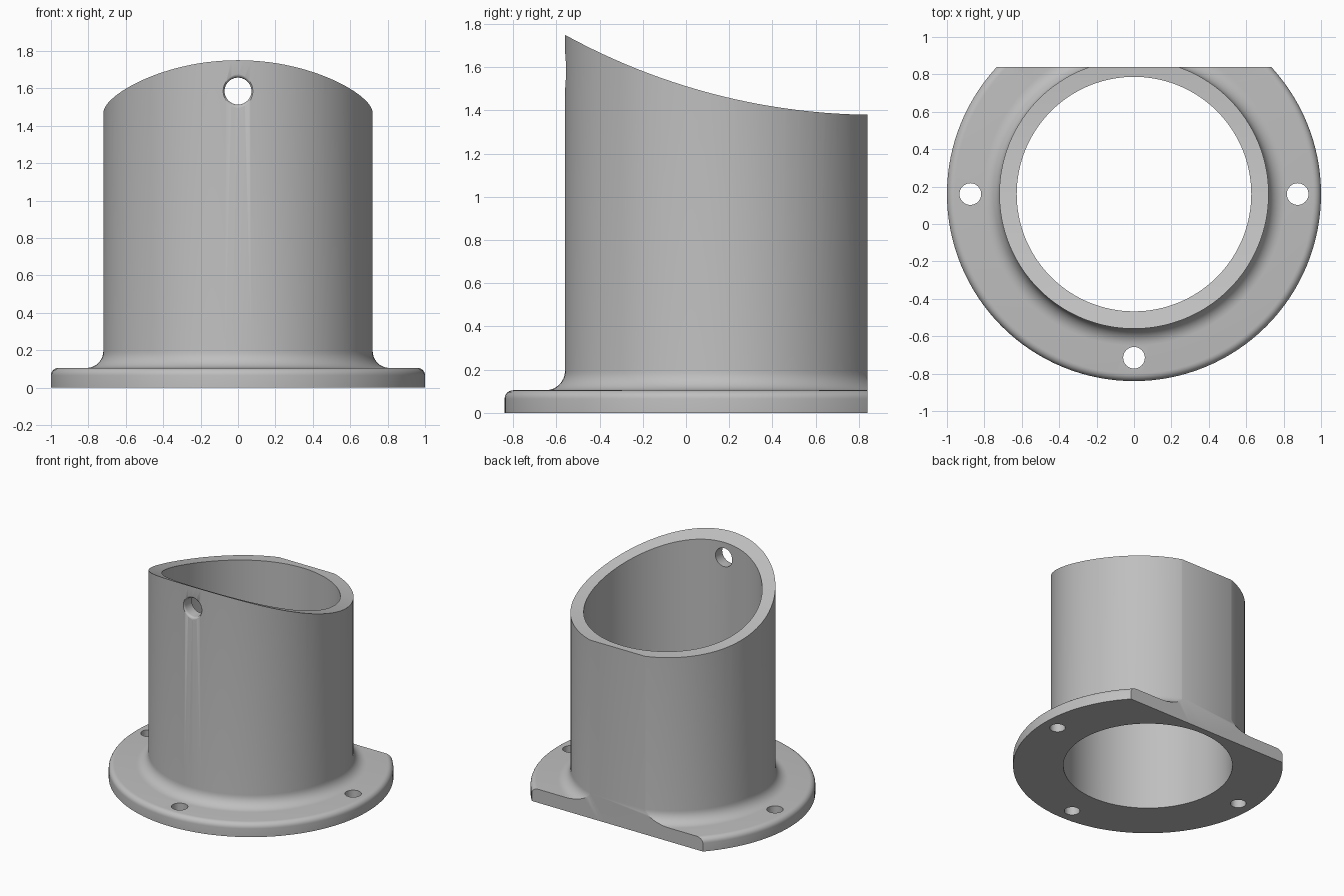
import bpy
import bmesh
from math import cos, sin, pi, radians
from mathutils import Matrix, Vector

old = bpy.data.objects.get("Cube")
if old:
    bpy.data.objects.remove(old, do_unlink=True)

CY = 0.16            # centre of the tube along y
BACK = 0.84          # flat back plane
INNER, OUTER = 0.627, 0.72

grey = bpy.data.materials.new("plain_grey")
grey.use_nodes = True
colour = (0.52, 0.52, 0.52, 1)
grey.diffuse_color = colour
grey.node_tree.nodes["Principled BSDF"].inputs["Base Color"].default_value = colour


def arc(cx, cz, r, a0, a1, n):
    """Points along a circular arc, angles in degrees."""
    angles = [radians(a0 + (a1 - a0) * i / n) for i in range(n + 1)]
    return [(cx + r * cos(a), cz + r * sin(a)) for a in angles]


def finish(name, bm):
    bmesh.ops.recalc_face_normals(bm, faces=bm.faces)
    mesh = bpy.data.meshes.new(name)
    bm.to_mesh(mesh)
    bm.free()
    mesh.materials.append(grey)
    ob = bpy.data.objects.new(name, mesh)
    bpy.context.collection.objects.link(ob)
    return ob


def revolve(name, profile, steps, matrix):
    """Spin a closed (radius, height) profile about the z axis."""
    bm = bmesh.new()
    verts = [bm.verts.new((r, 0, z)) for r, z in profile]
    edges = [bm.edges.new((verts[i], verts[(i + 1) % len(verts)]))
             for i in range(len(verts))]
    bmesh.ops.spin(bm, geom=verts + edges, cent=(0, 0, 0), axis=(0, 0, 1),
                   angle=2 * pi, steps=steps)
    bmesh.ops.remove_doubles(bm, verts=bm.verts, dist=1e-5)
    bm.transform(matrix)
    return finish(name, bm)


def extrude_x(name, outline, half):
    """Extrude a (y, z) outline symmetrically along x."""
    bm = bmesh.new()
    face = bm.faces.new([bm.verts.new((-half, y, z)) for y, z in outline])
    out = bmesh.ops.extrude_face_region(bm, geom=[face])["geom"]
    moved = [v for v in out if isinstance(v, bmesh.types.BMVert)]
    bmesh.ops.translate(bm, verts=moved, vec=Vector((2 * half, 0, 0)))
    return finish(name, bm)


# Flange and tube in one revolved profile with both fillets
profile = [(INNER, 0), (1, 0)]
profile += arc(0.96, 0.065, 0.04, 0, 90, 6)
profile += arc(OUTER + 0.09, 0.195, 0.09, 270, 180, 8)
profile += [(OUTER, 1.9), (INNER, 1.9)]
body = revolve("flanged_tube", profile, 128, Matrix.Translation((0, CY, 0)))

# Cutters: curved top, flat back, bolt holes and flared front hole
curve = arc(0.88, 4.367, 2.987, 238, 270, 28)
cutters = [
    extrude_x("top_cutter", curve + [(1.4, curve[-1][1]), (1.4, 2.3), (curve[0][0], 2.3)], 1.5),
    extrude_x("back_cutter", [(BACK, -1), (2, -1), (2, 3), (BACK, 3)], 1.6),
]
for x, y in [(-0.875, CY), (0.875, CY), (0, -0.715)]:
    cutters.append(revolve("bolt_cutter", [(0, -0.2), (0.058, -0.2), (0.058, 0.15), (0, 0.15)],
                           32, Matrix.Translation((x, y, 0))))
flare = [(0, -0.4), (0.072, -0.4)] + arc(0.092, -0.54, 0.02, 180, 270, 5)
flare = [(r, -h) for r, h in flare] + [(0.092, 0.7), (0, 0.7)]
cutters.append(revolve("front_hole_cutter", flare, 40,
                       Matrix.Translation((0, 0, 1.585)) @ Matrix.Rotation(pi / 2, 4, 'X')))

bpy.context.view_layer.objects.active = body
for cutter in cutters:
    mod = body.modifiers.new("cut", 'BOOLEAN')
    mod.operation = 'DIFFERENCE'
    mod.solver = 'EXACT'
    mod.object = cutter
    bpy.ops.object.modifier_apply(modifier=mod.name)
    bpy.data.objects.remove(cutter, do_unlink=True)

# Smooth curved walls, sharp rims
bpy.ops.object.select_all(action='DESELECT')
body.select_set(True)
bpy.ops.object.shade_smooth_by_angle(angle=radians(30))
